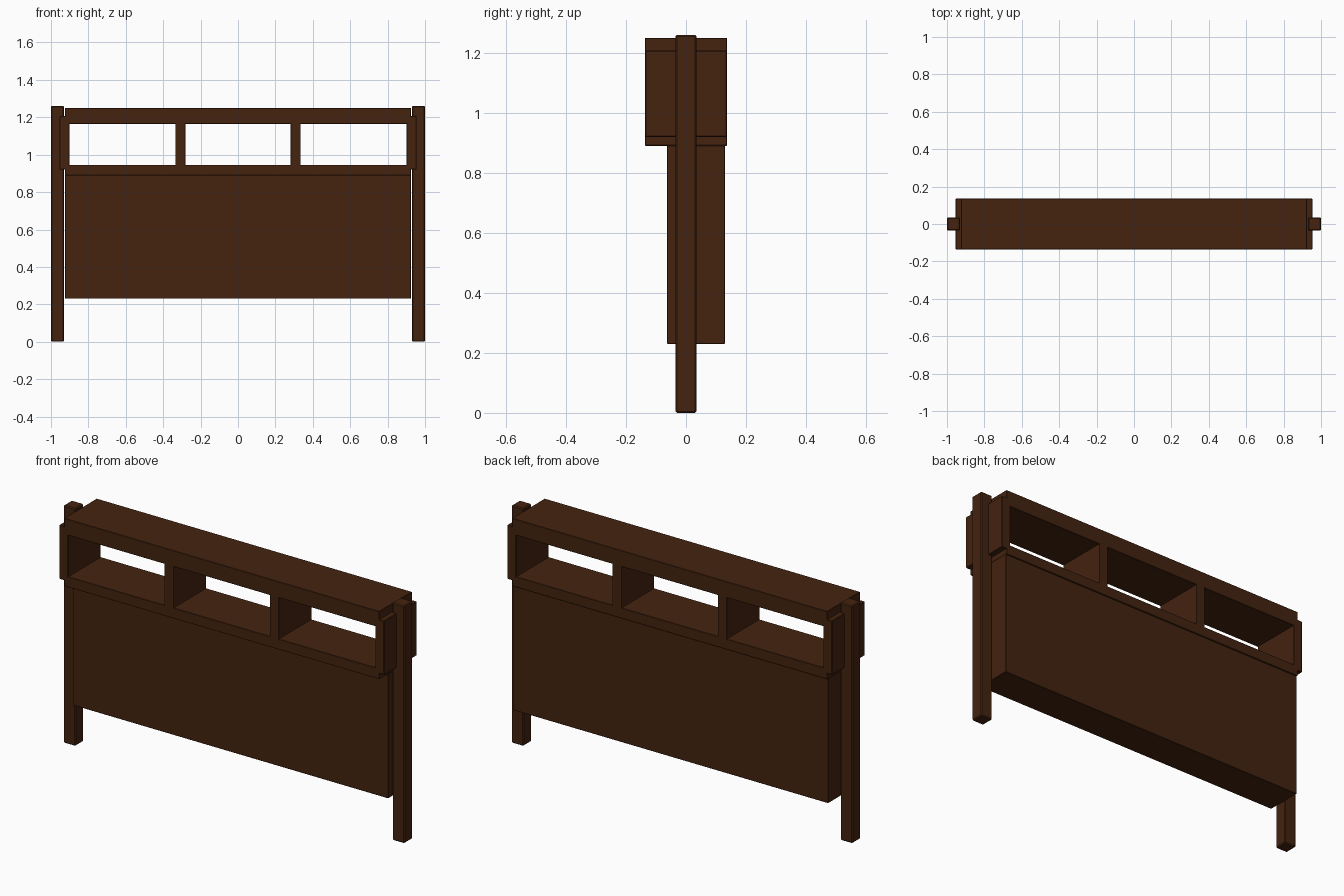
import bpy

cube = bpy.data.objects.get("Cube")
if cube:
    bpy.data.objects.remove(cube, do_unlink=True)

# Dark stained wood
wood = bpy.data.materials.new("dark_brown_wood")
wood.use_nodes = True
colour = (0.058, 0.017, 0.005, 1)
wood.diffuse_color = colour
wood.node_tree.nodes["Principled BSDF"].inputs["Base Color"].default_value = colour


def board(name, x, y, z, bevel=0.003):
    """Box spanning the given (low, high) ranges, with slightly eased edges."""
    spans = (x, y, z)
    bpy.ops.mesh.primitive_cube_add(size=1, location=[(a + b) / 2 for a, b in spans])
    ob = bpy.context.object
    ob.name = name
    ob.scale = [b - a for a, b in spans]
    bpy.ops.object.transform_apply(location=False, rotation=False, scale=True)
    ob.data.materials.append(wood)
    mod = ob.modifiers.new("eased_edges", "BEVEL")
    mod.width = bevel
    mod.segments = 1
    return ob


DEPTH = (-0.137, 0.137)

# Main panel
board("main_panel", (-0.925, 0.925), (-0.063, 0.13), (0.23, 0.892), 0.002)

# Shelf box: bottom and top boards
board("shelf_bottom", (-0.925, 0.925), DEPTH, (0.89, 0.946), 0.002)
board("shelf_top", (-0.925, 0.925), DEPTH, (1.165, 1.25), 0.002)

# Posts, shelf ends and dividers on both sides
for side, s in (("left", 1), ("right", -1)):
    def mirrored(a, b):
        return tuple(sorted((s * a, s * b)))
    board(side + "_post", mirrored(0.93, 1.0), (-0.035, 0.035), (0, 1.26), 0.005)
    board(side + "_shelf_end", mirrored(0.9, 0.954), DEPTH, (0.92, 1.207))
    board(side + "_divider", mirrored(0.282, 0.335), DEPTH, (0.94, 1.17), 0.001)
